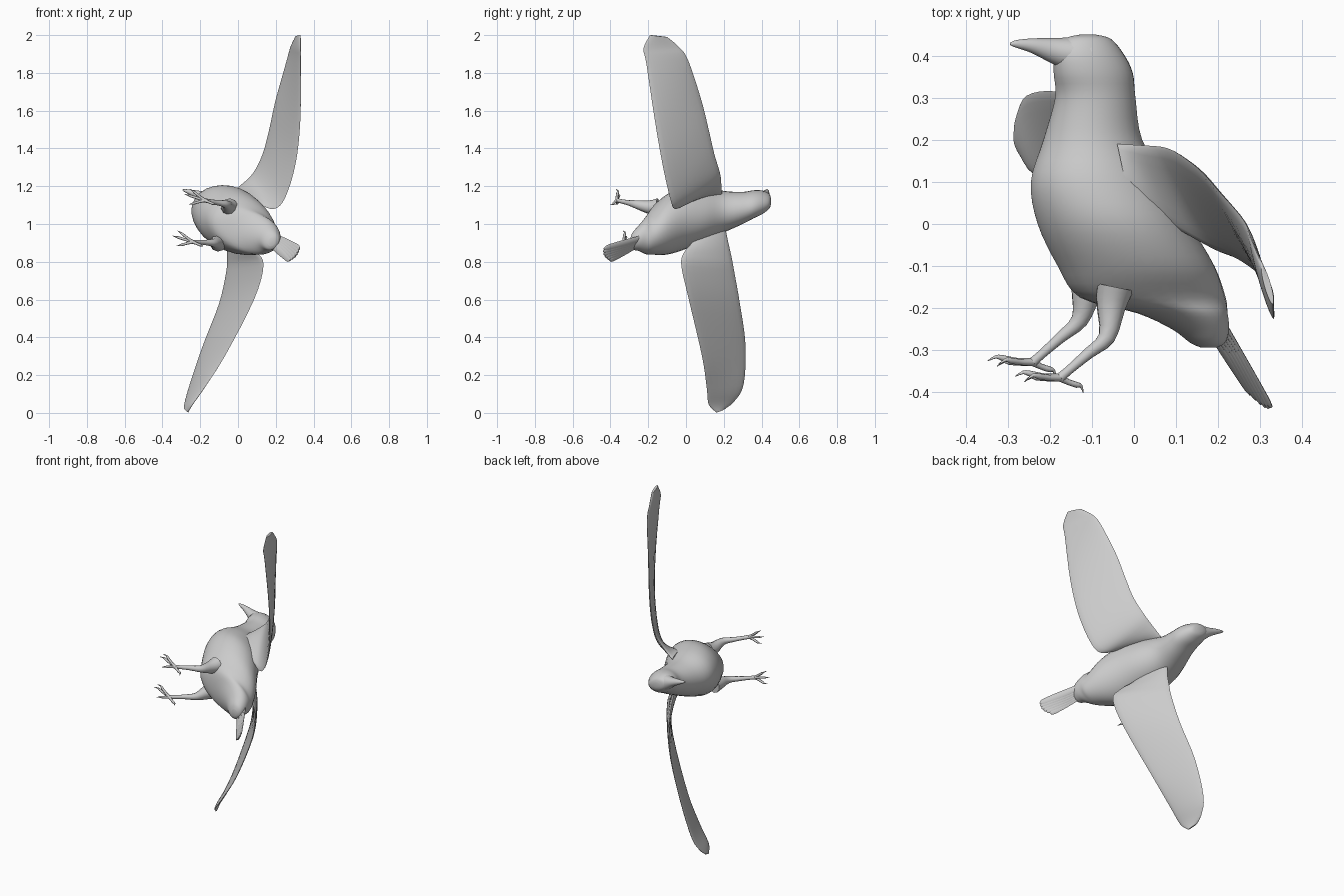
import bpy, bmesh, math
from mathutils import Vector as V

grey = bpy.data.materials.new("plain_grey")
grey.diffuse_color = (0.6, 0.6, 0.6, 1)

# The bird's own axes: back points to its rear, side points to its upper wing
TILT = math.radians(22)
BACK = V((math.cos(TILT), 0, -math.sin(TILT)))
SIDE = V((math.sin(TILT), 0, math.cos(TILT)))


def spline(p0, p1, p2, p3, t):
    return 0.5 * (2 * p1 + (p2 - p0) * t + (2 * p0 - 5 * p1 + 4 * p2 - p3) * t * t
                  + (3 * p1 - p0 - 3 * p2 + p3) * t ** 3)


def loft(name, rings, sides=16, steps=4, angle=50):
    """Skin smoothly through rings of (centre, half axis u, half axis v)."""
    n = len(rings)
    full = []
    for i in range(n - 1):
        q = [rings[max(0, min(n - 1, i + k))] for k in (-1, 0, 1, 2)]
        for s in range(steps):
            full.append([spline(*[r[j] for r in q], s / steps) for j in range(3)])
    full.append(rings[-1])
    bm = bmesh.new()
    loops = []
    for c, u, v in full:
        loops.append([bm.verts.new(c + u * math.cos(2 * math.pi * k / sides)
                                   + v * math.sin(2 * math.pi * k / sides))
                      for k in range(sides)])
    for a, b in zip(loops, loops[1:]):
        for k in range(sides):
            m = (k + 1) % sides
            bm.faces.new((a[k], a[m], b[m], b[k]))
    bm.faces.new(loops[0][::-1])
    bm.faces.new(loops[-1])
    bmesh.ops.recalc_face_normals(bm, faces=bm.faces)
    me = bpy.data.meshes.new(name)
    bm.to_mesh(me)
    bm.free()
    ob = bpy.data.objects.new(name, me)
    bpy.context.collection.objects.link(ob)
    me.materials.append(grey)
    bpy.ops.object.select_all(action='DESELECT')
    ob.select_set(True)
    bpy.context.view_layer.objects.active = ob
    bpy.ops.object.shade_smooth_by_angle(angle=math.radians(angle))
    return ob


def tube(name, pts, sides=10, steps=3):
    """Round limb through (point, radius) pairs."""
    rings = []
    for i, (p, r) in enumerate(pts):
        d = pts[min(i + 1, len(pts) - 1)][0] - pts[max(i - 1, 0)][0]
        u = d.cross(SIDE).normalized()
        v = d.cross(u).normalized()
        rings.append((p, u * r, v * r))
    return loft(name, rings, sides, steps)


# Body, neck and head: y, x centre, z centre, x half extent, z half extent
c2, s2 = math.cos(TILT) ** 2, math.sin(TILT) ** 2
rings = []
for y, x, z, hx, hz in [
        (0.450, -0.110, 1.120, 0.020, 0.016), (0.440, -0.110, 1.120, 0.055, 0.040),
        (0.405, -0.107, 1.115, 0.082, 0.062), (0.360, -0.097, 1.105, 0.094, 0.074),
        (0.300, -0.092, 1.085, 0.096, 0.085), (0.200, -0.098, 1.065, 0.118, 0.110),
        (0.100, -0.083, 1.055, 0.163, 0.145), (0.000, -0.048, 1.035, 0.182, 0.167),
        (-0.100, 0.005, 0.998, 0.187, 0.160), (-0.175, 0.045, 0.965, 0.173, 0.128),
        (-0.212, 0.115, 0.940, 0.108, 0.100), (-0.250, 0.158, 0.925, 0.068, 0.068),
        (-0.282, 0.175, 0.910, 0.042, 0.046), (-0.294, 0.178, 0.905, 0.018, 0.022)]:
    a = math.sqrt((hx * hx * c2 - hz * hz * s2) / (c2 - s2))
    b = math.sqrt((hz * hz * c2 - hx * hx * s2) / (c2 - s2))
    rings.append((V((x, y, z)), BACK * a, SIDE * b))
loft("body", rings, sides=28, angle=80)

# Beak: centre, half height, half width
loft("beak", [(V(p), V((0, h, 0)), SIDE * w) for p, h, w in [
    ((-0.120, 0.397, 1.122), 0.050, 0.056), ((-0.165, 0.405, 1.137), 0.038, 0.040),
    ((-0.200, 0.413, 1.150), 0.029, 0.026), ((-0.245, 0.424, 1.166), 0.017, 0.016),
    ((-0.280, 0.428, 1.177), 0.009, 0.008), ((-0.294, 0.428, 1.181), 0.003, 0.003)]],
    sides=16, angle=70)


# Wings: leading and trailing edge point at each station from root to tip
def wing(name, stations):
    mids = [(V(a) + V(b)) / 2 for a, b in stations]
    rings = []
    for i, (a, b) in enumerate(stations):
        u = (V(a) - V(b)) / 2
        d = mids[min(i + 1, len(mids) - 1)] - mids[max(i - 1, 0)]
        thick = 0.017 - 0.009 * i / (len(mids) - 1)
        rings.append((mids[i], u, u.cross(d).normalized() * thick))
    loft(name, rings, sides=20, steps=4, angle=60)


wing("upper_wing", [
    ((-0.04, 0.19, 1.16), (-0.01, 0.05, 1.16)), ((0.02, 0.187, 1.21), (0.10, -0.01, 1.11)),
    ((0.08, 0.18, 1.27), (0.19, -0.06, 1.08)), ((0.13, 0.15, 1.37), (0.25, -0.085, 1.14)),
    ((0.165, 0.12, 1.50), (0.305, -0.125, 1.32)), ((0.20, 0.08, 1.66), (0.33, -0.165, 1.55)),
    ((0.26, 0.01, 1.87), (0.332, -0.21, 1.85)), ((0.28, -0.04, 1.94), (0.332, -0.225, 1.93)),
    ((0.305, -0.10, 1.99), (0.33, -0.19, 2.0))])
wing("lower_wing", [
    ((-0.08, 0.20, 1.02), (-0.03, 0.08, 0.98)), ((-0.06, 0.22, 0.92), (0.04, 0.03, 0.90)),
    ((-0.057, 0.24, 0.83), (0.10, -0.01, 0.85)), ((-0.062, 0.255, 0.75), (0.135, -0.025, 0.78)),
    ((-0.10, 0.285, 0.58), (0.085, 0.015, 0.60)), ((-0.185, 0.315, 0.36), (-0.07, 0.085, 0.30)),
    ((-0.255, 0.305, 0.15), (-0.18, 0.11, 0.13)), ((-0.28, 0.255, 0.06), (-0.24, 0.12, 0.045)),
    ((-0.285, 0.21, 0.025), (-0.265, 0.16, 0.003))])


# Legs with three front toes and one back toe, each ending in a curled claw
def leg(name, hip, knee, ankle):
    hip, knee, ankle = V(hip), V(knee), V(ankle)
    tube(name + "_leg", [(hip + V((0.01, 0.05, 0)), 0.046), (hip, 0.035), (knee, 0.021),
                         (knee.lerp(ankle, 0.4), 0.014), (knee.lerp(ankle, 0.8), 0.011),
                         (ankle, 0.012)])
    toes = {"middle": (-0.095, 0.018, 0.030), "outer": (-0.070, 0.010, 0.055),
            "inner": (-0.075, 0.006, -0.020), "back": (0.055, -0.018, -0.022)}
    for toe, d in toes.items():
        d = V(d)
        down = V((-0.004, -0.014, 0))
        tube(f"{name}_{toe}_toe", [
            (ankle, 0.010), (ankle + d * 0.35 + down * 0.3, 0.007),
            (ankle + d * 0.75 + down * 0.3, 0.007), (ankle + d * 0.92 + down * 0.3, 0.004),
            (ankle + d * 1.08 + down * 1.2, 0.001)], sides=8, steps=2)


leg("upper", (-0.055, -0.20, 1.09), (-0.065, -0.27, 1.105), (-0.175, -0.365, 1.125))
leg("lower", (-0.115, -0.17, 0.90), (-0.130, -0.23, 0.900), (-0.240, -0.328, 0.905))

# Tail: overlapping narrow feathers fanned from one edge to the other
base_a, base_b = V((0.212, -0.235, 0.925)), V((0.185, -0.265, 0.885))
tip_a, tip_b = V((0.326, -0.436, 0.868)), V((0.277, -0.405, 0.808))
for i in range(6):
    t = i / 5
    base, tip = base_a.lerp(base_b, t), tip_a.lerp(tip_b, t)
    tip += (tip - base) * 0.07 * math.sin(math.pi * t)
    d = (tip - base).normalized()
    w = (SIDE - d * SIDE.dot(d)).normalized()
    nrm = d.cross(w)
    loft(f"tail_feather_{i + 1}", [
        (base.lerp(tip, f), w * h, nrm * 0.004)
        for f, h in [(0, 0.016), (0.4, 0.019), (0.85, 0.018), (0.96, 0.012), (1, 0.004)]],
        sides=8, steps=2)
